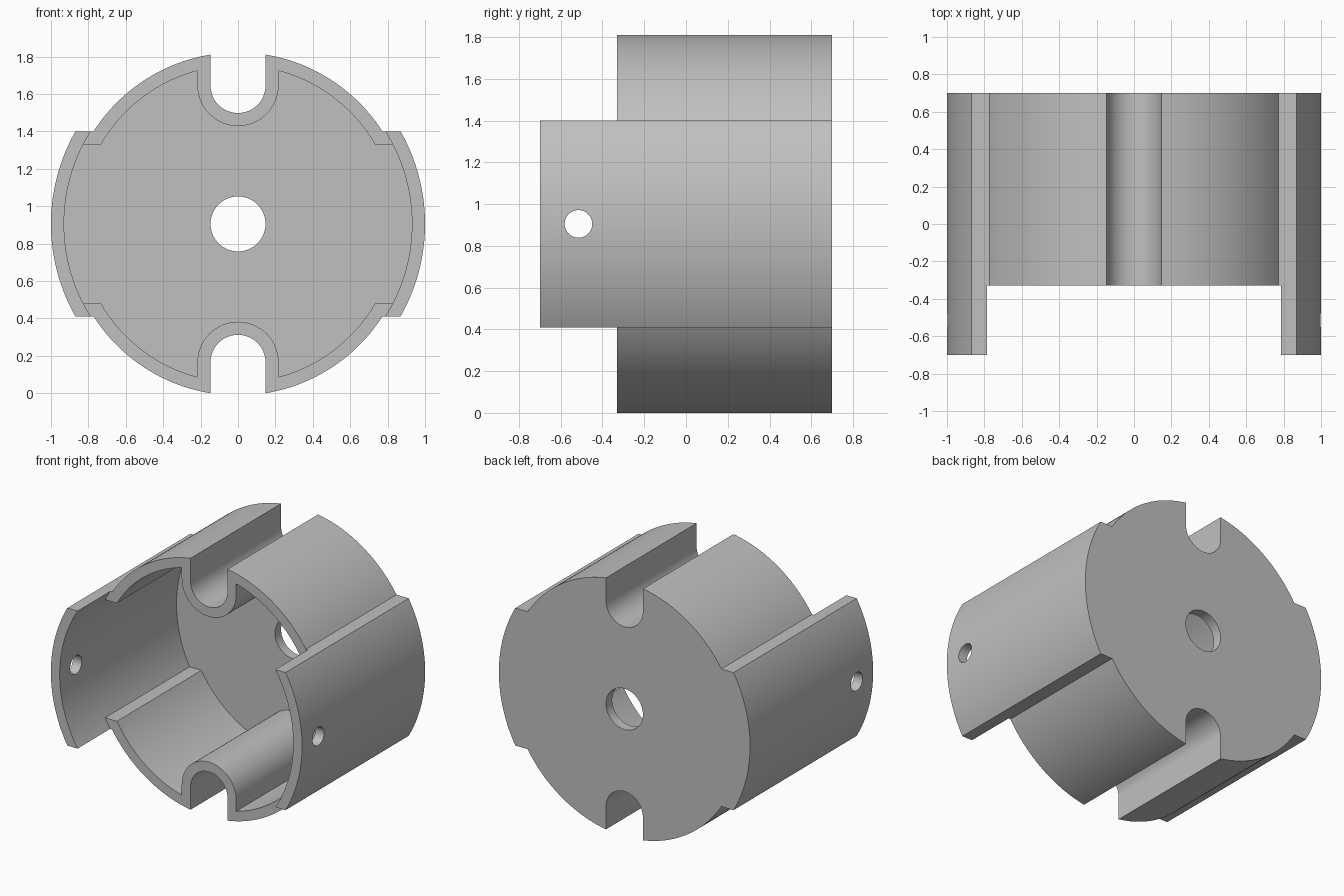
import bpy, bmesh, math
from mathutils import Matrix

cube = bpy.data.objects.get("Cube")
if cube:
    bpy.data.objects.remove(cube)

WALL = 0.07          # shell thickness
BACK, FRONT, RIM = 0.70, -0.70, -0.33
CENTRE = 0.905       # height of the axis

grey = bpy.data.materials.new("light grey")
grey.use_nodes = True
colour = (0.53, 0.53, 0.53, 1)
grey.diffuse_color = colour
grey.node_tree.nodes["Principled BSDF"].inputs["Base Color"].default_value = colour


def arc(r, a0, a1, n, cz=0.0):
    """Points on an arc from angle a0 to a1."""
    return [(r * math.cos(a0 + (a1 - a0) * i / n),
             cz + r * math.sin(a0 + (a1 - a0) * i / n)) for i in range(n + 1)]


def mirrored(quarter):
    """Close a loop from one quarter that runs from the x axis to the z axis."""
    half = quarter + [(-x, z) for x, z in reversed(quarter) if x > 1e-6]
    return half + [(x, -z) for x, z in reversed(half) if z > 1e-6]


def housing_outline(w):
    """Stepped round outline with two slots, offset inwards by w."""
    wide, round_r, step, slot, slot_z = 1 - w, 0.917 - w, 0.495 - w, 0.147 + w, 0.74
    quarter = arc(wide, 0, math.asin(step / wide), 20)
    quarter += arc(round_r, math.asin(step / round_r), math.acos(slot / round_r), 28)
    quarter += arc(slot, 0, -math.pi / 2, 16, slot_z)
    quarter[-1] = (0.0, quarter[-1][1])
    return mirrored(quarter)


def prism(name, outline, y0, y1):
    """Extrude an x-z outline along y."""
    bm = bmesh.new()
    face = bm.faces.new([bm.verts.new((x, y0, z + CENTRE)) for x, z in outline])
    new = bmesh.ops.extrude_face_region(bm, geom=[face])["geom"]
    bmesh.ops.translate(bm, vec=(0, y1 - y0, 0),
                        verts=[v for v in new if isinstance(v, bmesh.types.BMVert)])
    bmesh.ops.recalc_face_normals(bm, faces=bm.faces)
    return to_object(name, bm)


def rod(name, radius, depth, matrix):
    bm = bmesh.new()
    bmesh.ops.create_cone(bm, cap_ends=True, segments=64, radius1=radius,
                          radius2=radius, depth=depth, matrix=matrix)
    return to_object(name, bm)


def to_object(name, bm):
    mesh = bpy.data.meshes.new(name)
    bm.to_mesh(mesh)
    bm.free()
    obj = bpy.data.objects.new(name, mesh)
    bpy.context.collection.objects.link(obj)
    mesh.materials.append(grey)
    return obj


# Solid housing
housing = prism("housing", housing_outline(0), FRONT, BACK)

# Cavity behind the front, leaving the back plate
cavity = prism("cavity_cutter", housing_outline(WALL), FRONT - 0.1, BACK - WALL)

# Front clearance that leaves only the two curved side plates
inner_r = 1 - WALL
low = math.asin((0.495 - WALL) / inner_r)
side = arc(inner_r, 0, low, 20) + arc(inner_r, low, math.asin(0.5 / inner_r), 4)[1:]
clearance = prism("clearance_cutter", mirrored(side + [(side[-1][0], 1.1)]), FRONT - 0.2, RIM)

# Round holes: one through the back plate, one pin hole through both side plates
axle = rod("axle_hole_cutter", 0.147, 0.4,
           Matrix.Translation((0, BACK, CENTRE)) @ Matrix.Rotation(math.pi / 2, 4, "X"))
pin = rod("pin_hole_cutter", 0.066, 3,
          Matrix.Translation((0, -0.515, CENTRE)) @ Matrix.Rotation(math.pi / 2, 4, "Y"))

bpy.ops.object.select_all(action="DESELECT")
housing.select_set(True)
bpy.context.view_layer.objects.active = housing
for cutter in (clearance, cavity, axle, pin):
    cutter.hide_render = True
    mod = housing.modifiers.new(cutter.name, "BOOLEAN")
    mod.operation = "DIFFERENCE"
    mod.solver = "EXACT"
    mod.object = cutter
    bpy.ops.object.modifier_apply(modifier=mod.name)
    bpy.data.objects.remove(cutter)

bpy.ops.object.shade_smooth_by_angle(angle=math.radians(30))
